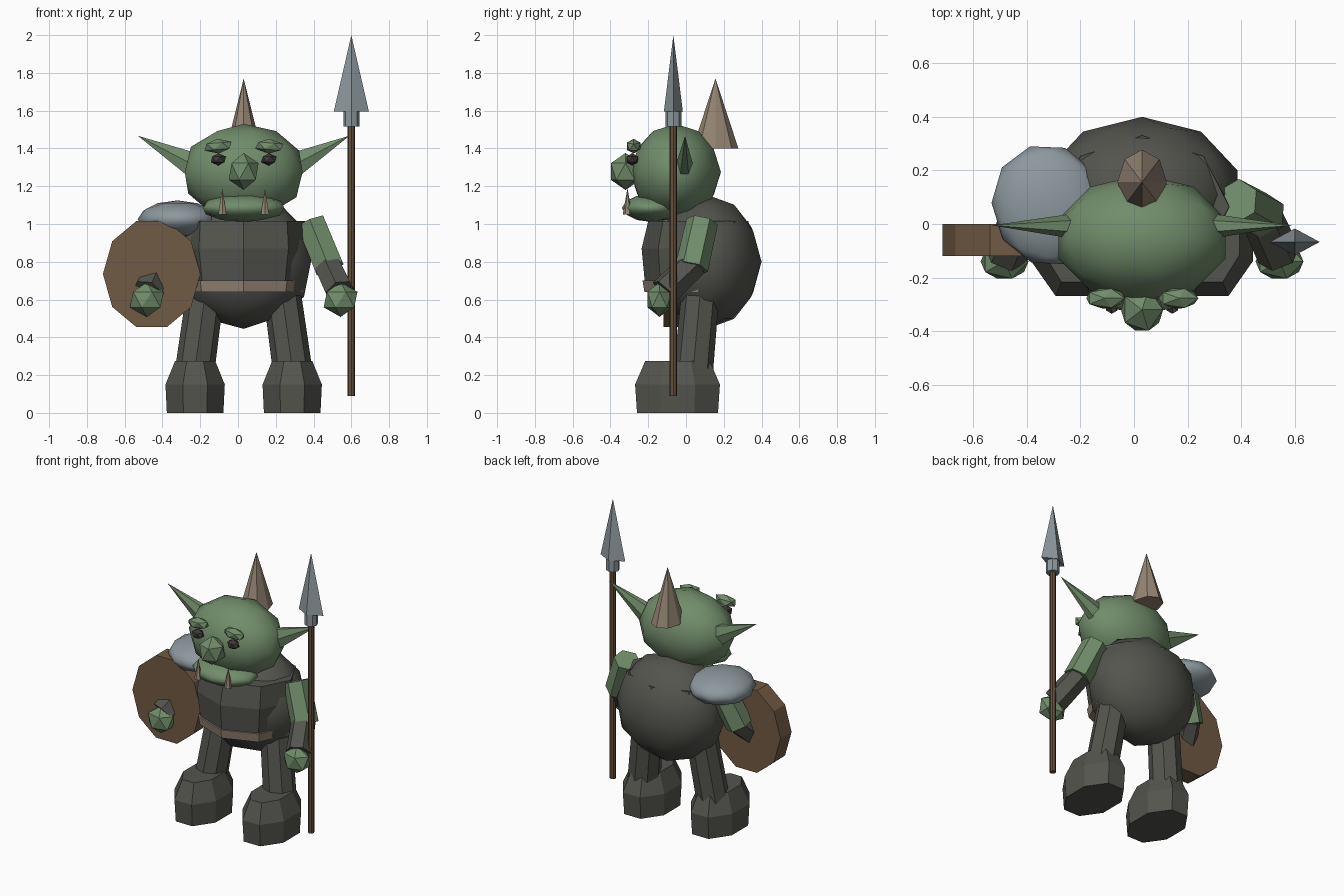
import bpy, bmesh, math
from mathutils import Vector, Matrix

if "Cube" in bpy.data.objects:
    bpy.data.objects.remove(bpy.data.objects["Cube"])

CX = 0.03  # symmetry plane of the figure


def material(name, rgb):
    m = bpy.data.materials.new(name)
    m.diffuse_color = (*rgb, 1)
    m.use_nodes = True
    m.node_tree.nodes["Principled BSDF"].inputs["Base Color"].default_value = m.diffuse_color
    return m


GREEN = material("green_skin", (0.165, 0.265, 0.145))
DARK = material("dark_cloth", (0.088, 0.09, 0.076))
TAN = material("tan_bone", (0.30, 0.235, 0.17))
BROWN = material("shield_wood", (0.165, 0.103, 0.058))
SHAFT = material("shaft_wood", (0.13, 0.08, 0.045))
METAL = material("pale_metal", (0.265, 0.315, 0.34))
BLACK = material("eye_dark", (0.05, 0.045, 0.042))


def finish(name, bm, mat, smooth=False):
    bmesh.ops.recalc_face_normals(bm, faces=bm.faces)
    me = bpy.data.meshes.new(name)
    bm.to_mesh(me)
    bm.free()
    me.materials.append(mat)
    for p in me.polygons:
        p.use_smooth = smooth
    ob = bpy.data.objects.new(name, me)
    bpy.context.collection.objects.link(ob)
    return ob


def ball(name, mat, c, s, sub=1, smooth=False, rot=(0, 0, 0)):
    bm = bmesh.new()
    bmesh.ops.create_icosphere(bm, subdivisions=sub, radius=1)
    ob = finish(name, bm, mat, smooth)
    ob.location, ob.scale, ob.rotation_euler = c, s, rot
    return ob


def rod(name, mat, p0, p1, r0, r1, n, squash=1.0, turn=0.0):
    """Cylinder or cone from p0 to p1; squash scales its depth along y."""
    p0, p1 = Vector(p0), Vector(p1)
    d = p1 - p0
    z = d.normalized()
    y = Vector((0, 1, 0))
    y = (y - z * y.dot(z)).normalized()
    x = y.cross(z)
    frame = Matrix((x, y, z)).transposed().to_4x4()
    mat4 = (Matrix.Translation((p0 + p1) / 2) @ frame
            @ Matrix.Diagonal((1, squash, 1, 1)) @ Matrix.Rotation(turn, 4, 'Z'))
    bm = bmesh.new()
    bmesh.ops.create_cone(bm, cap_ends=True, segments=n, radius1=r0, radius2=r1,
                          depth=d.length, matrix=mat4)
    return finish(name, bm, mat)


def stack(name, mat, c, rings, n=8, turn=0.0):
    """Loft of elliptical rings given as (z, rx, ry), closed at both ends."""
    bm = bmesh.new()
    loops = []
    for z, rx, ry in rings:
        angles = [turn + math.tau * i / n for i in range(n)]
        loops.append([bm.verts.new((c[0] + rx * math.cos(a), c[1] + ry * math.sin(a), z))
                      for a in angles])
    for a, b in zip(loops, loops[1:]):
        for i in range(n):
            j = (i + 1) % n
            bm.faces.new((a[i], a[j], b[j], b[i]))
    bm.faces.new(loops[0][::-1])
    bm.faces.new(loops[-1])
    return finish(name, bm, mat)


# Body with chest armour and belt
ball("body", DARK, (CX, 0.11, 0.80), (0.375, 0.29, 0.355), 2, True)
stack("chest_armour", DARK, (CX, 0.065),
      [(0.66, 0.305, 0.28), (0.87, 0.335, 0.30), (1.015, 0.325, 0.265)])
stack("belt", TAN, (CX, 0.065), [(0.64, 0.315, 0.285), (0.70, 0.325, 0.295)])

# Head, jaw, nose, horn
ball("head", GREEN, (CX, -0.055, 1.275), (0.328, 0.24, 0.255), 2, True)
ball("jaw", GREEN, (CX, -0.18, 1.085), (0.225, 0.16, 0.075), 2, True)
ball("nose", GREEN, (CX, -0.32, 1.278), (0.088, 0.092, 0.098))
rod("horn", TAN, (CX, 0.156, 1.40), (CX, 0.156, 1.77), 0.092, 0, 8, 1.32)

# Mirrored parts
for side, s in (("left", -1), ("right", 1)):
    def at(x, y, z):
        return (CX + s * x, y, z)

    # Face
    ball(side + "_brow", GREEN, at(0.136, -0.277, 1.412), (0.082, 0.042, 0.039),
         rot=(0, s * 0.08, 0))
    ball(side + "_eye", BLACK, at(0.134, -0.285, 1.342), (0.045, 0.036, 0.033))
    rod(side + "_tusk", TAN, at(0.113, -0.31, 1.05), at(0.113, -0.31, 1.19), 0.025, 0, 6)
    rod(side + "_ear", GREEN, at(0.27, -0.008, 1.315), at(0.56, -0.005, 1.467),
        0.075, 0, 6, 0.6)

    # Arm
    rod(side + "_upper_arm", GREEN, at(0.355, 0.085, 1.01), at(0.455, 0.03, 0.765),
        0.085, 0.088, 6)
    rod(side + "_forearm", DARK, at(0.44, 0.04, 0.79), at(0.51, -0.115, 0.64),
        0.078, 0.082, 6)
    ball(side + "_hand", GREEN, at(0.513, -0.14, 0.60), (0.1, 0.075, 0.092))

    # Leg and boot
    rod(side + "_leg", DARK, at(0.205, 0.075, 0.62), at(0.265, 0.035, 0.18),
        0.1, 0.105, 8)
    stack(side + "_boot", DARK, at(0.257, -0.045, 0)[:2],
          [(0, 0.162, 0.232), (0.15, 0.17, 0.243), (0.275, 0.115, 0.185)],
          turn=math.pi / 8)

# Shoulder guard and shield on the left
ball("shoulder_guard", METAL, (-0.32, 0.07, 1.025), (0.21, 0.23, 0.1), 2, True,
     (0, 0, 0.3))
shield = rod("shield", BROWN, (0, 0, 0), (0, 0, 0.12), 1, 1, 10, turn=math.pi / 10)
shield.location = (-0.457, 0, 0.735)
shield.rotation_euler = (math.pi / 2, 0, 0)
shield.scale = (0.258, 0.296, 1)

# Spear on the right
SX, SY = 0.60, -0.067
rod("spear_shaft", SHAFT, (SX, SY, 0.09), (SX, SY, 1.54), 0.02, 0.02, 8)
rod("spear_collar", METAL, (SX, SY, 1.515), (SX, SY, 1.605), 0.042, 0.042, 8)
rod("spear_head", METAL, (SX, SY, 1.595), (SX, SY, 2.0), 0.093, 0, 4, 0.54)
